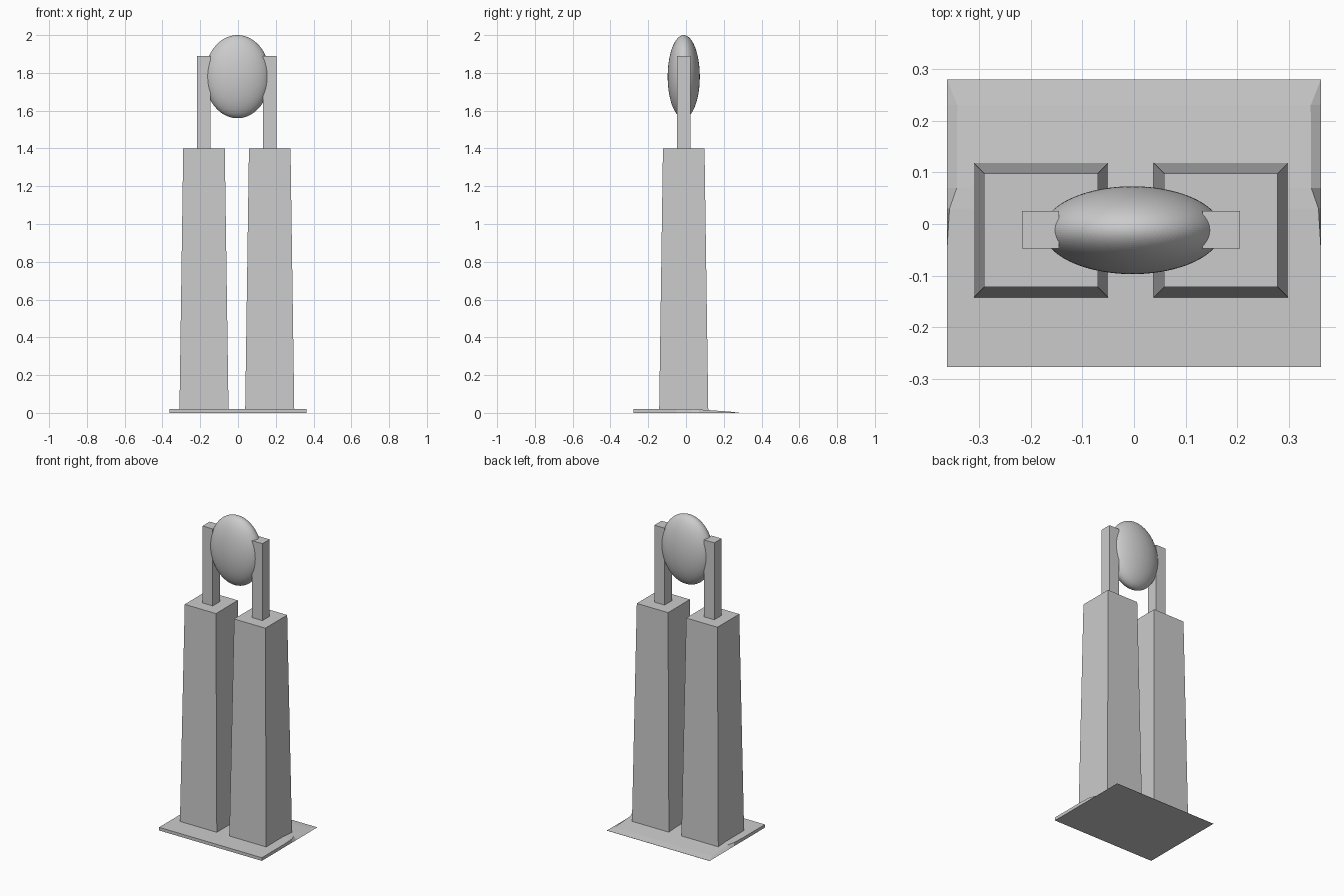
import bpy, bmesh

if "Cube" in bpy.data.objects:
    bpy.data.objects.remove(bpy.data.objects["Cube"], do_unlink=True)

GREY = (0.6, 0.6, 0.6, 1)
stone = bpy.data.materials.new("plain grey")
stone.use_nodes = True
stone.diffuse_color = GREY
stone.node_tree.nodes["Principled BSDF"].inputs["Base Color"].default_value = GREY


def add_object(name, bm):
    bmesh.ops.recalc_face_normals(bm, faces=bm.faces)
    mesh = bpy.data.meshes.new(name)
    bm.to_mesh(mesh)
    bm.free()
    mesh.materials.append(stone)
    obj = bpy.data.objects.new(name, mesh)
    bpy.context.collection.objects.link(obj)
    return obj


def loft(name, rings):
    """Skin a row of four-cornered rings and cap both ends."""
    bm = bmesh.new()
    loops = [[bm.verts.new(p) for p in ring] for ring in rings]
    for a, b in zip(loops, loops[1:]):
        for i in range(4):
            j = (i + 1) % 4
            bm.faces.new((a[i], a[j], b[j], b[i]))
    bm.faces.new(loops[0])
    bm.faces.new(loops[-1])
    return add_object(name, bm)


def block(name, cx, cy, z0, z1, half0, half1):
    """Square block that may taper from half0 to half1."""
    corners = ((-1, -1), (1, -1), (1, 1), (-1, 1))
    return loft(name, [[(cx + sx * h, cy + sy * h, z) for sx, sy in corners]
                       for z, h in ((z0, half0), (z1, half1))])


# Base slab: flat at the front, thinning to a sharp edge at the back
HALF = 0.362
stations = [(-0.277, HALF, 0.02), (-0.05, HALF, 0.02), (0.03, 0.357, 0.02),
            (0.07, 0.343, 0.018), (0.23, 0.342, 0.007), (0.28, HALF, 0.001)]
loft("base_slab", [[(-HALF, y, 0), (HALF, y, 0), (w, y, z), (-w, y, z)]
                   for y, w, z in stations])

# Tapered towers, each with a slim post on top
MID_X, MID_Y = -0.006, -0.012
for side, s in (("left", 1), ("right", -1)):
    block(side + "_tower", MID_X + s * 0.174, MID_Y, 0.01, 1.4, 0.13, 0.11)
    block(side + "_post", MID_X + s * 0.175, MID_Y + 0.001, 1.4, 1.89, 0.036, 0.036)

# Flattened disc held between the posts
bm = bmesh.new()
bmesh.ops.create_uvsphere(bm, u_segments=96, v_segments=64, radius=1)
bmesh.ops.scale(bm, vec=(0.173, 0.085, 0.22), verts=bm.verts)
bmesh.ops.translate(bm, vec=(-0.003, MID_Y, 1.78), verts=bm.verts)
add_object("oval_disc", bm)
